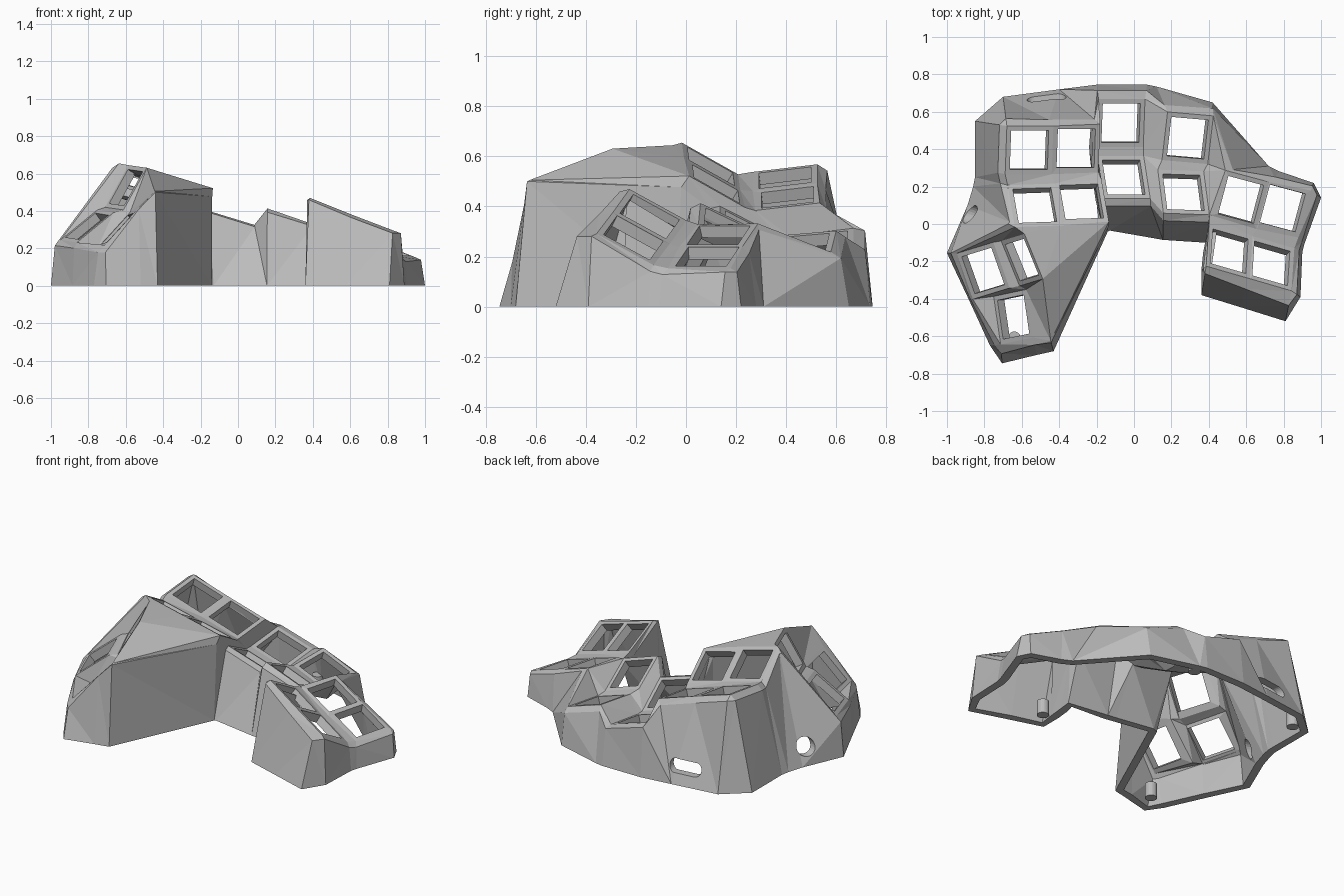
import bpy, bmesh
from math import radians, pi
from mathutils import Vector, Euler

if "Cube" in bpy.data.objects:
    bpy.data.objects.remove(bpy.data.objects["Cube"])

# One plain grey plastic
grey = bpy.data.materials.new("grey plastic")
grey.use_nodes = True
grey.diffuse_color = (0.5, 0.5, 0.5, 1)
grey.node_tree.nodes["Principled BSDF"].inputs["Base Color"].default_value = (0.5, 0.5, 0.5, 1)

HOLE, PLATE, WALL = 0.105, 0.13, 0.05
SIDES = {"fl": (-1, -1), "fr": (1, -1), "br": (1, 1), "bl": (-1, 1)}

# Key plates: centre, then pitch, roll and yaw in degrees
keys = {
    "A": (-.56, .395, .515, 7, 17, 0), "B": (-.31, .405, .437, 7, 17, 0),
    "C": (-.53, .10, .56, -30, 14, 2), "D": (-.28, .12, .49, -30, 14, 2),
    "E": (-.07, .54, .26, 7, 17, 0), "F": (-.055, .25, .305, -28, 17, 0),
    "G": (.287, .46, .25, 5, 19, -5), "H": (.265, .17, .315, -27, 19, -2),
    "I": (.572, .13, .285, 0, 21, -15), "J": (.795, .085, .20, 0, 21, -15),
    "K": (.51, -.145, .36, -31, 21, -16), "L": (.733, -.21, .275, -31, 21, -16),
    "M": (-.807, -.25, .318, 4, -38, 17), "N": (-.599, -.192, .525, 6, -60, 17),
    "O": (-.645, -.497, .305, -5, -47, 12),
}

bm = bmesh.new()
corner = {}


def face(verts):
    unique = list(dict.fromkeys(verts))
    if len(unique) > 2 and not bm.faces.get(unique):
        return bm.faces.new(unique)


def shared_corner(co):
    """Reuse a neighbouring plate's corner when it is nearly in the same place."""
    for v in corner.values():
        if (v.co - co).length < 0.03:
            return v
    return bm.verts.new(co)


# Square frame around every key opening
plate_faces = []
for name, (x, y, z, pitch, roll, yaw) in keys.items():
    turn = Euler([radians(a) for a in (pitch, roll, yaw)]).to_matrix()
    centre = Vector((x, y, z))
    outer, inner = [], []
    for side, (sx, sy) in SIDES.items():
        offset = turn @ Vector((sx, sy, 0))
        corner[name + side] = shared_corner(centre + offset * PLATE)
        outer.append(corner[name + side])
        inner.append(bm.verts.new(centre + offset * HOLE))
    for i in range(4):
        j = (i + 1) % 4
        plate_faces.append(face([outer[i], outer[j], inner[j], inner[i]]))

# Raised front corner of the thumb cover
corner["ridge"] = bm.verts.new((-.445, -.625, .505))


def web(text):
    face([corner[c] for c in text.split()])


# Webs between the front and back plate of each column
columns = ["CA", "DB", "FE", "HG", "KI", "LJ"]
for f, b in columns:
    web(f"{f}bl {f}br {b}fr {b}fl")
# Webs between neighbouring columns
for (f, b), (g, c) in zip(columns, columns[1:]):
    if g != "K":
        web(f"{f}fr {g}fl {g}bl {f}br")
        web(f"{f}br {g}bl {c}fl {b}fr")
        web(f"{b}fr {c}fl {c}bl {b}br")
# Staggered outer columns and the thumb cluster
for text in ("Kbl Ifl Hfr", "Hfr Ifl Ibl Hbr", "Hbr Ibl Gfr", "Gfr Ibl Gbr",
             "Mfr Nfl Nbl Mbr", "Mfl Obl Mfr", "Mfr Obl Obr Nfl", "Nfl Obr Nfr",
             "Mfl Ofl Obl", "Mbl Mbr Cfl", "Mbr Nbl Cfl",
             "Cfl Nbl Nbr", "Cfl Nbr Cfr", "Cfr Nbr Nfr", "Cfr Nfr Dfr",
             "Nfr ridge Dfr", "Nfr Obr ridge", "Obr Ofr ridge"):
    web(text)

# Outer wall: top corner and the point where it meets the ground
outline = [
    ("Abl", -.85, .55), ("Abl", -.70, .68), ("Abr", -.55, .7), ("Bbr", -.4, .72),
    ("Ebl", -.2, .745), ("Ebr", .07, .745), ("Gbl", .12, .735),
    ("Gbr", .42, .65), ("Ibl", .72, .31), ("Ibr", .78, .28),
    ("Jbr", .96, .22), ("Jbr", 1, .14), ("Jfr", .91, -.11),
    ("Lbr", .9, -.15), ("Lfr", .89, -.39), ("Lfr", .81, -.52),
    ("Kfr", .57, -.445), ("Kfl", .36, -.38), ("Kfl", .36, -.25), ("Kbl", .37, -.15),
    ("Hfr", .385, -.1), ("Hfl", .155, -.085), ("Ffr", .1, -.075), ("Ffl", -.13, -.035),
    ("Dfr", -.14, -.04), ("ridge", -.43, -.68), ("Ofr", -.52, -.7), ("Ofl", -.705, -.745),
    ("Ofl", -.77, -.65), ("Mfl", -.885, -.4), ("Mbl", -1, -.155),
    ("Cfl", -.89, .1), ("Cfl", -.86, .2), ("Cbl", -.85, .25), ("Afl", -.85, .3),
]
# Rounded lip: reach outward and drop, with a few special corners
lips = {"Lfr": (.08, .01), "Kfr": (.06, .01), "Kfl": (.04, .01), "Ofl": (.05, .04),
        "Ofr": (.04, 0), "ridge": (.01, .005), "Dfr": (.04, .045), "Ebl": (.05, .01),
        "Ebr": (.05, .01), "Jbr": (.04, .015), "Ffl": (.04, .01), "Ffr": (.04, .01),
        "Hfl": (.04, .02), "Hfr": (.04, .01), "Mbl": (.04, .03), "Mfl": (.03, .03)}
wall = []
for name, x, y in outline:
    top = corner[name]
    reach, drop = lips.get(name, (.04, .025))
    out = Vector((x, y, 0)) - top.co
    out.z = 0
    step = out.normalized() * min(reach, out.length * 0.6)
    lip = bm.verts.new(top.co + step - Vector((0, 0, drop)))
    wall.append((top, lip, bm.verts.new((x, y, 0))))
for a, b in zip(wall, wall[1:] + wall[:1]):
    face([a[0], a[1], b[1], b[0]])
    face([a[1], a[2], b[2], b[1]])

bmesh.ops.triangulate(bm, faces=[f for f in bm.faces if f not in set(plate_faces)])
bmesh.ops.recalc_face_normals(bm, faces=bm.faces)
if sum(f.normal.z for f in plate_faces) < 0:
    bmesh.ops.reverse_faces(bm, faces=bm.faces)

mesh = bpy.data.meshes.new("case_shell")
bm.to_mesh(mesh)
bm.free()
shell = bpy.data.objects.new("case_shell", mesh)
bpy.context.collection.objects.link(shell)
mesh.materials.append(grey)


def apply(mod):
    bpy.ops.object.select_all(action="DESELECT")
    bpy.context.view_layer.objects.active = shell
    shell.select_set(True)
    bpy.ops.object.modifier_apply(modifier=mod.name)


# Thickness inward, with a flat base rim
thick = shell.modifiers.new("thickness", "SOLIDIFY")
thick.thickness = WALL
thick.offset = -1
apply(thick)
for v in shell.data.vertices:
    if v.co.z < 0.04:
        v.co.z = 0


def rod(name, radius, depth, at, turn=(0, 0, 0)):
    bpy.ops.mesh.primitive_cylinder_add(vertices=24, radius=radius, depth=depth,
                                        location=at, rotation=turn)
    obj = bpy.context.object
    obj.name = name
    obj.data.materials.append(grey)
    return obj


# Round cable port in the side and an oval port in the back
round_port = rod("round_port_cutter", .055, .3, (-.9, .06, .11), (0, pi / 2, radians(-20)))
oval_port = rod("oval_port_cutter", .04, .3, (-.47, .69, .105), (pi / 2, 0, radians(8)))
for v in oval_port.data.vertices:
    v.co.x += 0.065 if v.co.x > 0 else -0.065
for cutter in (round_port, oval_port):
    cutter.hide_render = True
    cut = shell.modifiers.new("port", "BOOLEAN")
    cut.operation = "DIFFERENCE"
    cut.solver = "EXACT"
    cut.use_self = True
    cut.object = cutter
    apply(cut)
    bpy.data.objects.remove(cutter)

# Screw posts inside the base
for i, (x, y) in enumerate([(-.64, -.61), (.45, -.28), (-.74, .54), (.1, .66)]):
    rod(f"screw_post_{i + 1}", .035, .09, (x, y, .045))
